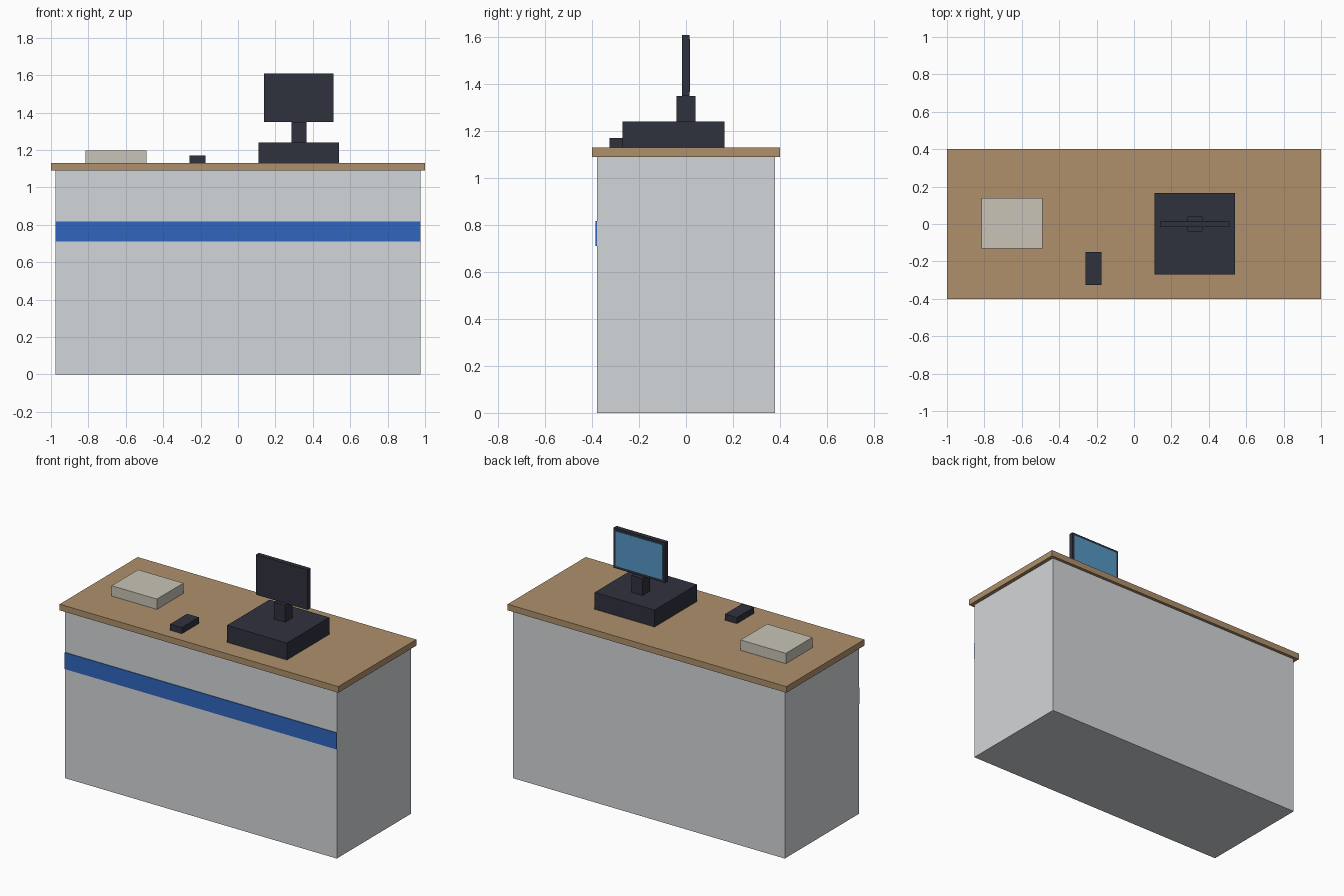
import bpy
from mathutils import Vector

cube = bpy.data.objects.get("Cube")
if cube:
    bpy.data.objects.remove(cube, do_unlink=True)


def material(name, r, g, b):
    mat = bpy.data.materials.new(name)
    mat.use_nodes = True
    mat.diffuse_color = (r, g, b, 1)
    mat.node_tree.nodes["Principled BSDF"].inputs["Base Color"].default_value = (r, g, b, 1)
    return mat


def box(name, low, high, mat):
    """Axis-aligned box between two opposite corners."""
    low, high = Vector(low), Vector(high)
    bpy.ops.mesh.primitive_cube_add(size=1, location=(low + high) / 2)
    obj = bpy.context.object
    obj.name = name
    obj.scale = high - low
    bpy.ops.object.transform_apply(location=False, rotation=False, scale=True)
    obj.data.materials.append(mat)
    return obj


panel_grey = material("panel_grey", 0.65, 0.67, 0.69)
wood = material("wood", 0.43, 0.28, 0.15)
blue = material("stripe_blue", 0.03, 0.133, 0.52)
dark = material("dark_plastic", 0.03, 0.032, 0.048)
glass = material("screen_blue", 0.09, 0.31, 0.56)
cream = material("cream", 0.58, 0.55, 0.47)

BODY_TOP, DESK = 1.09, 1.13  # heights of the cabinet and the worktop surface

# Counter
box("counter_body", (-0.975, -0.38, 0), (0.975, 0.38, BODY_TOP), panel_grey)
box("countertop", (-1, -0.4, BODY_TOP), (1, 0.4, DESK), wood)
box("front_stripe", (-0.975, -0.385, 0.71), (0.975, -0.38, 0.817), blue)

# Till with its display facing the back
box("till_base", (0.11, -0.27, DESK), (0.54, 0.165, 1.24), dark)
box("monitor_neck", (0.285, -0.04, 1.24), (0.365, 0.04, 1.35), dark)
box("monitor", (0.14, -0.016, 1.35), (0.51, 0.014, 1.61), dark)
box("monitor_screen", (0.155, 0.014, 1.367), (0.495, 0.017, 1.593), glass)

# Loose items on the worktop
box("card_reader", (-0.26, -0.325, DESK), (-0.175, -0.15, 1.17), dark)
box("paper_tray", (-0.815, -0.132, DESK), (-0.49, 0.14, 1.197), cream)
